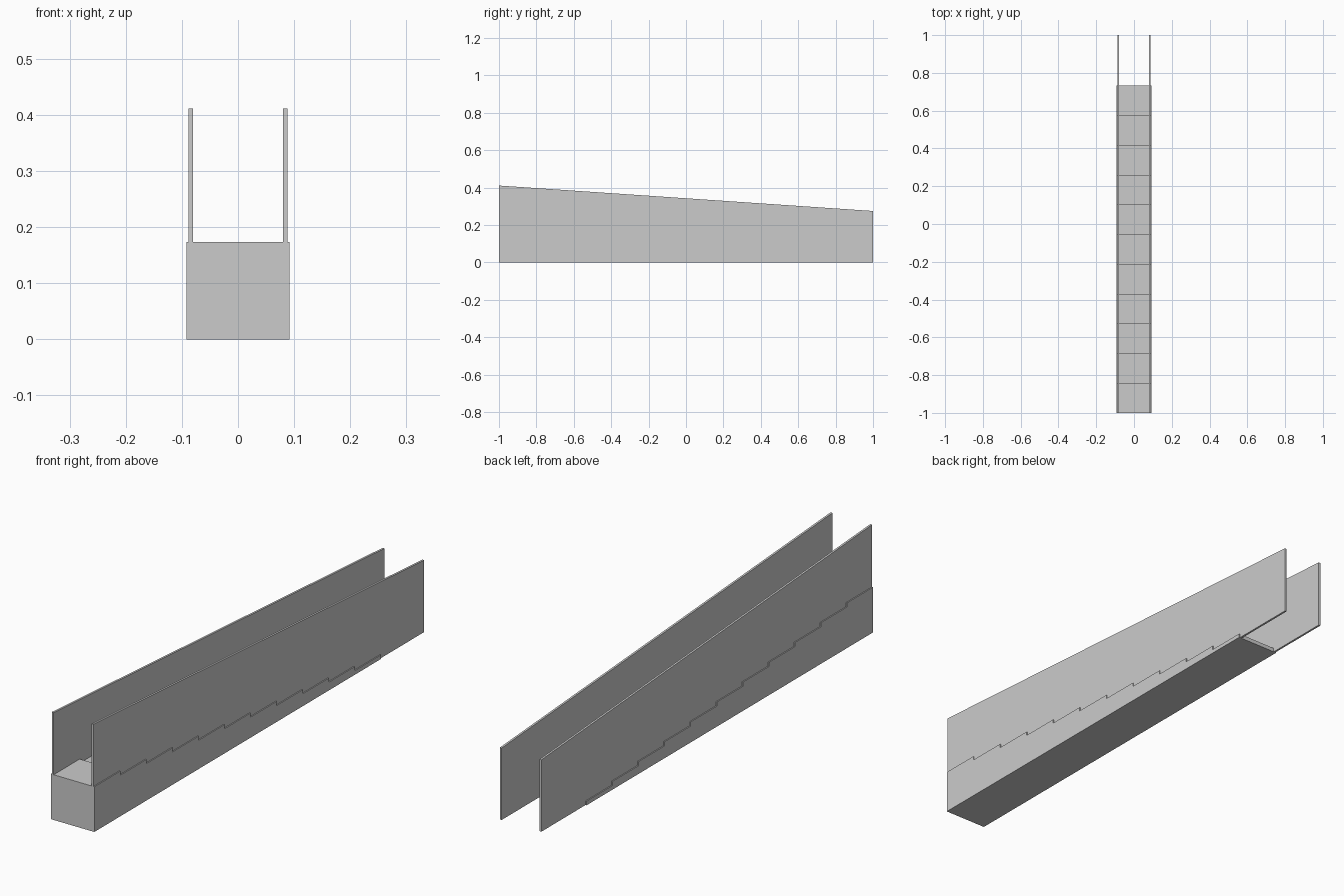
import bpy, bmesh

if "Cube" in bpy.data.objects:
    bpy.data.objects.remove(bpy.data.objects["Cube"])

STEPS = 11
Y_FRONT, Y_END, Y_BACK = -1.0, 0.733, 1.0
STAIR_TOP = 0.173


def extrude_profile(name, profile, x0, x1):
    """Extrude a closed (y, z) outline from x0 to x1."""
    bm = bmesh.new()
    face = bm.faces.new([bm.verts.new((x0, y, z)) for y, z in profile])
    ext = bmesh.ops.extrude_face_region(bm, geom=[face])
    verts = [g for g in ext["geom"] if isinstance(g, bmesh.types.BMVert)]
    bmesh.ops.translate(bm, verts=verts, vec=(x1 - x0, 0, 0))
    bmesh.ops.recalc_face_normals(bm, faces=bm.faces)
    mesh = bpy.data.meshes.new(name)
    bm.to_mesh(mesh)
    bm.free()
    obj = bpy.data.objects.new(name, mesh)
    bpy.context.collection.objects.link(obj)
    return obj


# Solid flight of steps, descending from front to back
run = (Y_END - Y_FRONT) / STEPS
rise = STAIR_TOP / STEPS
outline = [(Y_FRONT, 0)]
for i in range(STEPS):
    z = STAIR_TOP - i * rise
    outline += [(Y_FRONT + i * run, z), (Y_FRONT + (i + 1) * run, z)]
outline.append((Y_END, 0))
extrude_profile("stair_flight", outline, -0.092, 0.092)

# Sloping side walls, set slightly in from the ends of the steps
wall = [(Y_FRONT, 0), (Y_BACK, 0), (Y_BACK, 0.275), (Y_FRONT, 0.411)]
for side, sign in (("left", -1), ("right", 1)):
    extrude_profile(side + "_wall", wall, sign * 0.080, sign * 0.088)
